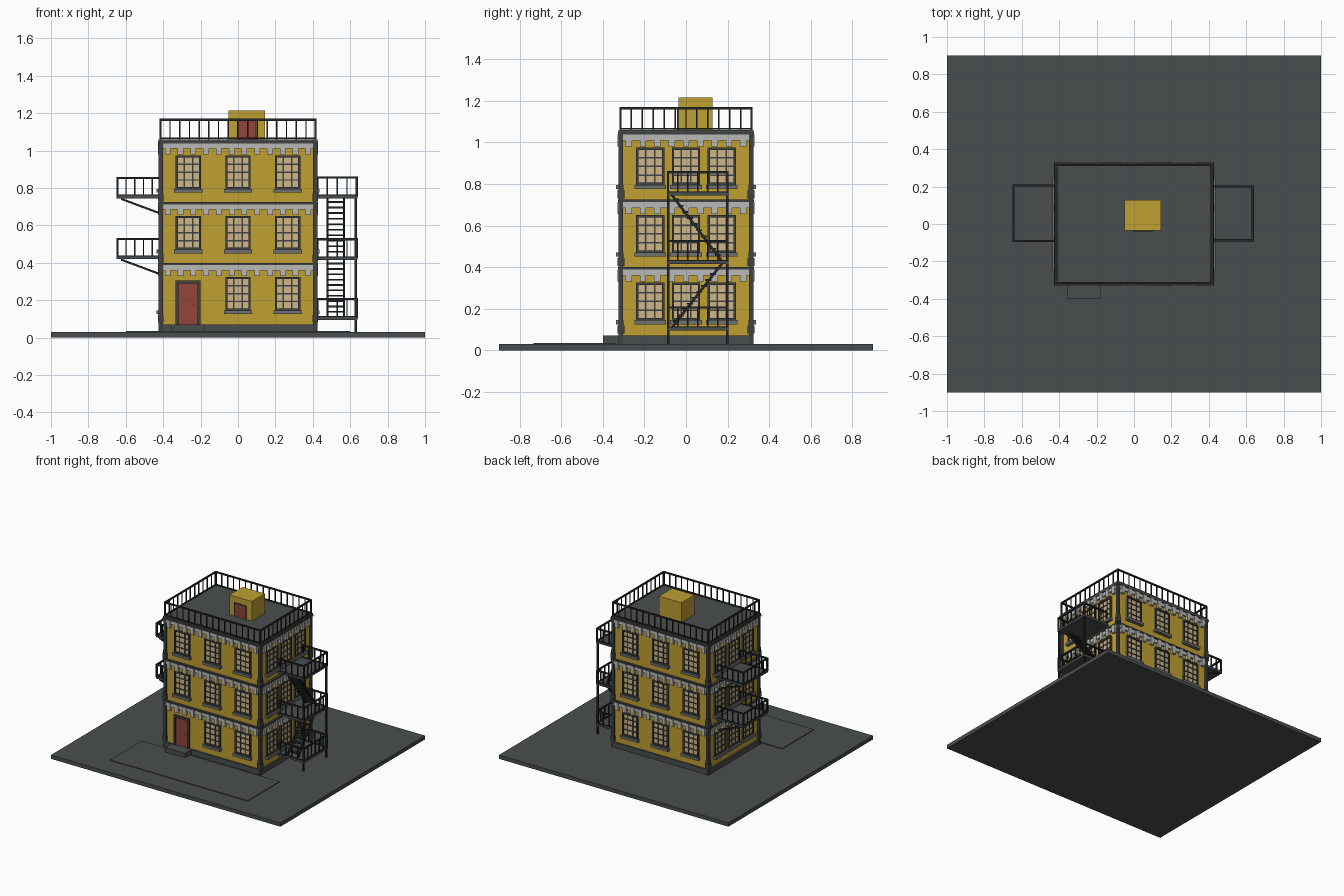
import bpy, bmesh, math
from mathutils import Vector, Matrix

if "Cube" in bpy.data.objects:
    bpy.data.objects.remove(bpy.data.objects["Cube"])

def mat(name, r, g, b):
    m = bpy.data.materials.new(name)
    m.diffuse_color = (r, g, b, 1)
    m.use_nodes = True
    m.node_tree.nodes["Principled BSDF"].inputs["Base Color"].default_value = m.diffuse_color
    return m

YELLOW = mat("ochre_wall", 0.53, 0.35, 0.032)
SLATE = mat("slate_grey", 0.068, 0.076, 0.076)
IRON = mat("dark_iron", 0.018, 0.022, 0.022)
CREAM = mat("cream_glass", 0.62, 0.47, 0.24)
STONE = mat("light_stone", 0.48, 0.48, 0.47)
SILL = mat("grey_sill", 0.16, 0.17, 0.17)
FRAME = mat("frame_grey", 0.05, 0.055, 0.053)
RED = mat("red_door", 0.29, 0.058, 0.043)

HX, HY = 0.41, 0.31          # wall half sizes
FLOOR = 0.325                # storey height
SIDES = ("front", "right", "back", "left")


class Part:
    """Collects boxes and bars into one named object."""
    def __init__(self, name, material):
        self.name, self.material, self.bm = name, material, bmesh.new()

    def box(self, x0, x1, y0, y1, z0, z1):
        m = Matrix.Translation(((x0 + x1) / 2, (y0 + y1) / 2, (z0 + z1) / 2))
        s = Matrix.Diagonal((abs(x1 - x0), abs(y1 - y0), abs(z1 - z0), 1))
        bmesh.ops.create_cube(self.bm, size=1, matrix=m @ s)

    def bar(self, a, b, t):
        a, b = Vector(a), Vector(b)
        d = b - a
        m = Matrix.Translation((a + b) / 2) @ d.to_track_quat('Z', 'Y').to_matrix().to_4x4()
        bmesh.ops.create_cube(self.bm, size=1, matrix=m @ Matrix.Diagonal((t, t, d.length, 1)))

    def on_wall(self, side, u0, u1, z0, z1, d0, d1):
        """Box on a wall: u runs along it, d runs outward from it."""
        if side in ("front", "back"):
            s = -1 if side == "front" else 1
            self.box(u0, u1, s * (HY + d0), s * (HY + d1), z0, z1)
        else:
            s = 1 if side == "right" else -1
            self.box(s * (HX + d0), s * (HX + d1), u0, u1, z0, z1)

    def done(self):
        me = bpy.data.meshes.new(self.name)
        self.bm.to_mesh(me)
        self.bm.free()
        me.materials.append(self.material)
        ob = bpy.data.objects.new(self.name, me)
        bpy.context.collection.objects.link(ob)


def single(name, material, *dims):
    p = Part(name, material)
    p.box(*dims)
    p.done()


def railing(p, pts, z0, z1, step, closed=False):
    """Top and bottom rails with balusters along a path of xy points."""
    if closed:
        pts = pts + pts[:1]
    for a, b in zip(pts, pts[1:]):
        a, b = Vector((*a, 0)), Vector((*b, 0))
        up = Vector((0, 0, 1))
        p.bar(a + up * (z1 - 0.005), b + up * (z1 - 0.005), 0.011)
        p.bar(a + up * (z0 + 0.006), b + up * (z0 + 0.006), 0.008)
        n = round((b - a).length / step)
        for i in range(n + 1):
            q = a.lerp(b, i / n)
            p.bar(q + up * z0, q + up * z1, 0.011 if i in (0, n) else 0.007)


# Ground, paved strip, step
single("ground", SLATE, -1, 1, -0.9, 0.9, 0, 0.03)
single("pavement", SLATE, -0.6, 0.6, -0.735, -0.34, 0.03, 0.036)
single("door_step", SLATE, -0.355, -0.18, -0.40, -0.31, 0.03, 0.07)

# Building body, plinth and roof
single("walls", YELLOW, -HX, HX, -HY, HY, 0.03, 1.04)
single("plinth", SLATE, -HX - 0.012, HX + 0.012, -HY - 0.012, HY + 0.012, 0.03, 0.07)
single("roof", SLATE, -HX - 0.015, HX + 0.015, -HY - 0.015, HY + 0.015, 1.04, 1.06)

# Cornices with dentils, and dark ledges, on each storey
ledge, cornice = Part("ledge", FRAME), Part("cornice", STONE)
for k in range(3):
    top = 0.40 + FLOOR * k
    ledge.box(-HX - 0.018, HX + 0.018, -HY - 0.018, HY + 0.018, top - 0.012, top)
    for s in SIDES:
        half, n = (HX, 12) if s in ("front", "back") else (HY, 9)
        cornice.on_wall(s, -half - 0.012, half + 0.012, top - 0.04, top - 0.012, -0.005, 0.012)
        for i in range(n):
            u = -half + (i + 0.5) * 2 * half / n
            cornice.on_wall(s, u - 0.015, u + 0.015, top - 0.07, top - 0.012, -0.005, 0.019)
ledge.done()
cornice.done()

# Corner columns with a block at the foot of each storey
column = Part("corner_column", FRAME)
for sx in (-1, 1):
    for sy in (-1, 1):
        cx, cy = sx * (HX + 0.003), sy * (HY + 0.003)
        column.box(cx - 0.011, cx + 0.011, cy - 0.011, cy + 0.011, 0.03, 1.04)
        for k in range(3):
            z = 0.08 + FLOOR * k
            column.box(cx - 0.016, cx + 0.016, cy - 0.016, cy + 0.016, z, z + 0.04)
            column.box(cx - 0.013, cx + 0.013, cy - 0.013, cy + 0.013, z + 0.04, z + 0.065)
column.done()

# Windows: glass plate, frame with bars, sill
glass, frame, sill = Part("window_glass", CREAM), Part("window_frame", FRAME), Part("window_sill", SILL)
W, H, T = 0.068, 0.18, 0.011


def window(s, u, z):
    glass.on_wall(s, u - W, u + W, z, z + H, -0.005, 0.004)
    for e in (-1, 1):
        a = u + e * (W - T / 2)
        frame.on_wall(s, a - T / 2, a + T / 2, z, z + H, 0, 0.014)
        b = u + e * W / 3
        frame.on_wall(s, b - 0.0035, b + 0.0035, z, z + H, 0, 0.009)
    for i in range(5):
        c = z + T / 2 + i * (H - T) / 4
        t, d = (T / 2, 0.014) if i in (0, 4) else (0.0035, 0.009)
        frame.on_wall(s, u - W, u + W, c - t, c + t, 0, d)
    sill.on_wall(s, u - W - 0.008, u + W + 0.008, z - 0.02, z, -0.005, 0.026)


for s in SIDES:
    gap = 0.265 if s in ("front", "back") else 0.172
    for k in range(3):
        for i in (-1, 0, 1):
            if not (s == "front" and k == 0 and i == -1):
                window(s, i * gap, 0.145 + FLOOR * k)
glass.done()
sill.done()

# Front door and its frame
door = Part("front_door", RED)
door.on_wall("front", -0.32, -0.215, 0.07, 0.29, -0.005, 0.006)
door.done()
for a, b in ((-0.335, -0.319), (-0.216, -0.20)):
    frame.on_wall("front", a, b, 0.07, 0.305, 0, 0.016)
frame.on_wall("front", -0.335, -0.20, 0.289, 0.305, 0, 0.016)
frame.done()
single("door_knob", STONE, -0.243, -0.235, -0.326, -0.31, 0.17, 0.178)

# Rooftop hut with a small door
single("roof_hut", YELLOW, -0.05, 0.145, -0.035, 0.128, 1.05, 1.215)
single("hut_door", RED, 0.003, 0.092, -0.04, -0.03, 1.06, 1.16)
hut_frame = Part("hut_door_frame", FRAME)
hut_frame.box(-0.005, 0.004, -0.044, -0.03, 1.06, 1.168)
hut_frame.box(0.091, 0.10, -0.044, -0.03, 1.06, 1.168)
hut_frame.box(-0.005, 0.10, -0.044, -0.03, 1.159, 1.168)
hut_frame.done()

# Roof railing
rail = Part("roof_railing", IRON)
railing(rail, [(-0.415, -0.315), (0.415, -0.315), (0.415, 0.315), (-0.415, 0.315)], 1.06, 1.17, 0.053, True)
rail.done()

# Left balconies with diagonal braces
floors, rails = Part("balcony_floor", SLATE), Part("balcony_railing", IRON)
for z in (0.42, 0.745):
    floors.box(-0.65, -0.41, -0.095, 0.21, z, z + 0.014)
    railing(rails, [(-0.412, -0.09), (-0.645, -0.09), (-0.645, 0.205), (-0.412, 0.205)], z + 0.01, z + 0.113, 0.046)
    for y in (-0.085, 0.2):
        rails.bar((-0.625, y, z - 0.003), (-0.41, y, z - 0.083), 0.011)
floors.done()
rails.done()

# Fire escape landings, railings and outer posts on the right
floors, rails = Part("landing_floor", SLATE), Part("landing_railing", IRON)
for z in (0.095, 0.415, 0.745):
    floors.box(0.41, 0.64, -0.092, 0.205, z, z + 0.014)
    railing(rails, [(0.425, -0.087), (0.635, -0.087), (0.635, 0.2), (0.425, 0.2)], z + 0.01, z + 0.116, 0.05)
for y in (-0.085, 0.198):
    rails.bar((0.63, y, 0.03), (0.63, y, 0.75), 0.012)
floors.done()
rails.done()

# Two zigzag flights of stairs
stairs = Part("stairs", IRON)
for y0, y1, z0, z1 in ((-0.07, 0.175, 0.105, 0.42), (0.175, -0.07, 0.425, 0.75)):
    for x in (0.478, 0.567):
        stairs.bar((x, y0, z0), (x, y1, z1), 0.012)
    for i in range(1, 11):
        f = i / 11
        y, z = y0 + (y1 - y0) * f, z0 + (z1 - z0) * f
        stairs.box(0.478, 0.567, y - 0.014, y + 0.014, z, z + 0.009)
stairs.done()
